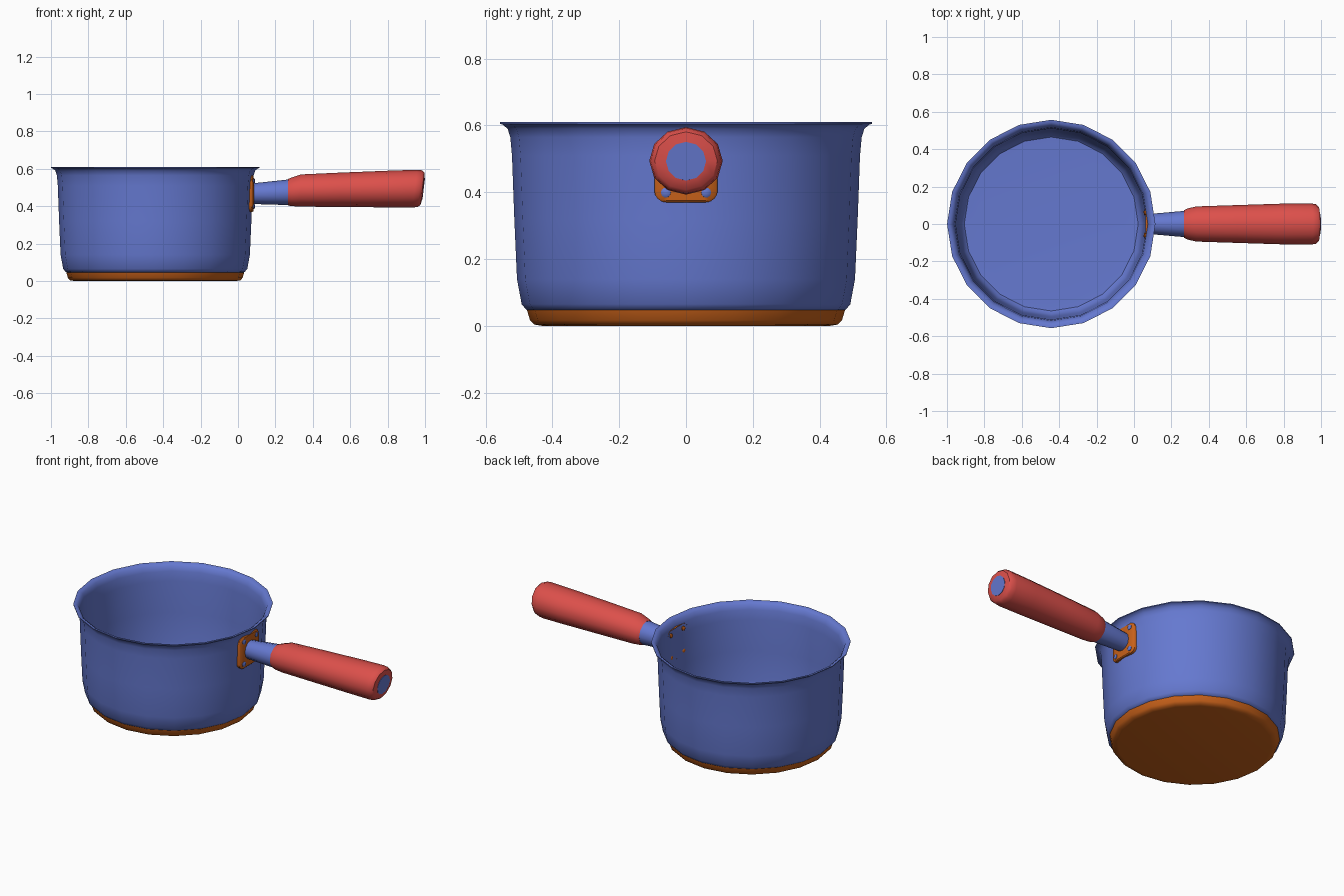
import bpy, bmesh, math
from mathutils import Vector, Matrix

if "Cube" in bpy.data.objects:
    bpy.data.objects.remove(bpy.data.objects["Cube"])

CX = -0.4425          # pot axis


def material(name, rgb):
    m = bpy.data.materials.new(name)
    m.diffuse_color = (*rgb, 1)
    m.use_nodes = True
    m.node_tree.nodes["Principled BSDF"].inputs["Base Color"].default_value = m.diffuse_color
    return m


BLUE = material("blue_metal", (0.13, 0.19, 0.63))
RED = material("red_grip", (0.72, 0.08, 0.07))
ORANGE = material("orange_metal", (0.58, 0.12, 0.01))


def finish(name, bm, mat, angle=40):
    bmesh.ops.recalc_face_normals(bm, faces=bm.faces)
    me = bpy.data.meshes.new(name)
    bm.to_mesh(me)
    bm.free()
    me.materials.append(mat)
    ob = bpy.data.objects.new(name, me)
    bpy.context.collection.objects.link(ob)
    bpy.ops.object.select_all(action='DESELECT')
    ob.select_set(True)
    bpy.context.view_layer.objects.active = ob
    bpy.ops.object.shade_smooth_by_angle(angle=math.radians(angle))
    return ob


def skin(bm, rings, cap_start=True, cap_end=True):
    """Bridge equal-length rings of points with quads."""
    vs = [[bm.verts.new(p) for p in r] for r in rings]
    n = len(vs[0])
    for a, b in zip(vs, vs[1:]):
        for i in range(n):
            j = (i + 1) % n
            bm.faces.new((a[i], a[j], b[j], b[i]))
    if cap_start:
        bm.faces.new(vs[0][::-1])
    if cap_end:
        bm.faces.new(vs[-1])


def lathe(name, profile, mat, n=20, cap_end=True):
    bm = bmesh.new()
    skin(bm, [[(CX + r * math.cos(2 * math.pi * i / n), r * math.sin(2 * math.pi * i / n), z)
               for i in range(n)] for r, z in profile], True, cap_end)
    return finish(name, bm, mat)


def handle_part(name, stations, mat, n=12, caps=True):
    """Loft along x; station = x, centre z, half height, half width, slant."""
    bm = bmesh.new()
    rings = []
    for x, zc, hz, hy, slant in stations:
        ring = []
        for i in range(n):
            a = 2 * math.pi * i / n
            dz = hz * math.sin(a)
            ring.append((x + slant * dz, hy * math.cos(a), zc + dz))
        rings.append(ring)
    skin(bm, rings, caps, caps)
    return finish(name, bm, mat)


# Pot: outer wall, flared lip, inner wall and floor
lathe("pot_body", [
    (0.465, 0.045), (0.478, 0.048), (0.492, 0.065), (0.506, 0.14), (0.514, 0.32),
    (0.521, 0.51), (0.526, 0.565), (0.534, 0.590), (0.548, 0.602), (0.557, 0.605),
    (0.557, 0.610), (0.543, 0.609), (0.527, 0.597), (0.517, 0.568), (0.511, 0.51),
    (0.504, 0.32), (0.496, 0.14), (0.483, 0.075), (0.465, 0.058), (0.40, 0.055)], BLUE)

# Thick base plate
lathe("pot_base", [
    (0.43, 0.0), (0.455, 0.004), (0.467, 0.017), (0.476, 0.047)], ORANGE, cap_end=False)

# Handle core, ending as a disc in the end of the grip
handle_part("handle_core", [
    (0.075, 0.467, 0.055, 0.053, 0), (0.28, 0.475, 0.069, 0.071, 0),
    (0.40, 0.479, 0.06, 0.06, 0.02), (0.993, 0.493, 0.058, 0.06, 0.12)], BLUE)

# Grip sleeve around the core
handle_part("handle_grip", [
    (0.275, 0.475, 0.062, 0.064, 0), (0.268, 0.475, 0.071, 0.074, 0),
    (0.285, 0.477, 0.076, 0.083, 0), (0.335, 0.484, 0.086, 0.094, 0.02),
    (0.55, 0.488, 0.092, 0.101, 0.04), (0.80, 0.492, 0.098, 0.109, 0.08),
    (0.945, 0.494, 0.101, 0.110, 0.12), (0.972, 0.494, 0.098, 0.106, 0.12),
    (0.986, 0.494, 0.087, 0.094, 0.12), (0.991, 0.493, 0.058, 0.06, 0.12)], RED, caps=False)

# Mounting plate: rounded rectangle bent around the wall
PZ, PW, PH, PR = 0.467, 0.095, 0.097, 0.035
outline = []
for k, (sy, sz) in enumerate([(1, 1), (-1, 1), (-1, -1), (1, -1)]):
    for s in range(5):
        a = math.pi / 2 * (k + s / 4)
        outline.append((sy * (PW - PR) + PR * math.cos(a), sz * (PH - PR) + PR * math.sin(a)))


def plate_ring(radius, scale):
    return [(CX + math.sqrt(radius ** 2 - (y * scale) ** 2), y * scale, PZ + z * scale)
            for y, z in outline]


bm = bmesh.new()
skin(bm, [plate_ring(0.508, 1), plate_ring(0.524, 1), plate_ring(0.529, 0.95),
          plate_ring(0.530, 0.6)], False, True)
finish("mounting_plate", bm, ORANGE)

# Rivets: domed heads outside and inside the wall
for head, radius, sign, mat, size in (("outer", 0.527, 1, BLUE, 0.015),
                                      ("inner", 0.507, -1, ORANGE, 0.013)):
    bm = bmesh.new()
    for y in (-0.06, 0.06):
        for z in (PZ - 0.068, PZ + 0.068):
            t = math.asin(y / radius)
            d = Vector((math.cos(t), math.sin(t), 0)) * sign
            base = Vector((CX + radius * math.cos(t), y, z))
            side = Vector((-math.sin(t), math.cos(t), 0))
            skin(bm, [[base + d * h + side * (r * math.cos(a)) + Vector((0, 0, r * math.sin(a)))
                       for a in (2 * math.pi * i / 10 for i in range(10))]
                      for h, r in ((-0.004, size), (0.005, size), (0.009, size * 0.6))])
    finish(head + "_rivets", bm, mat)
